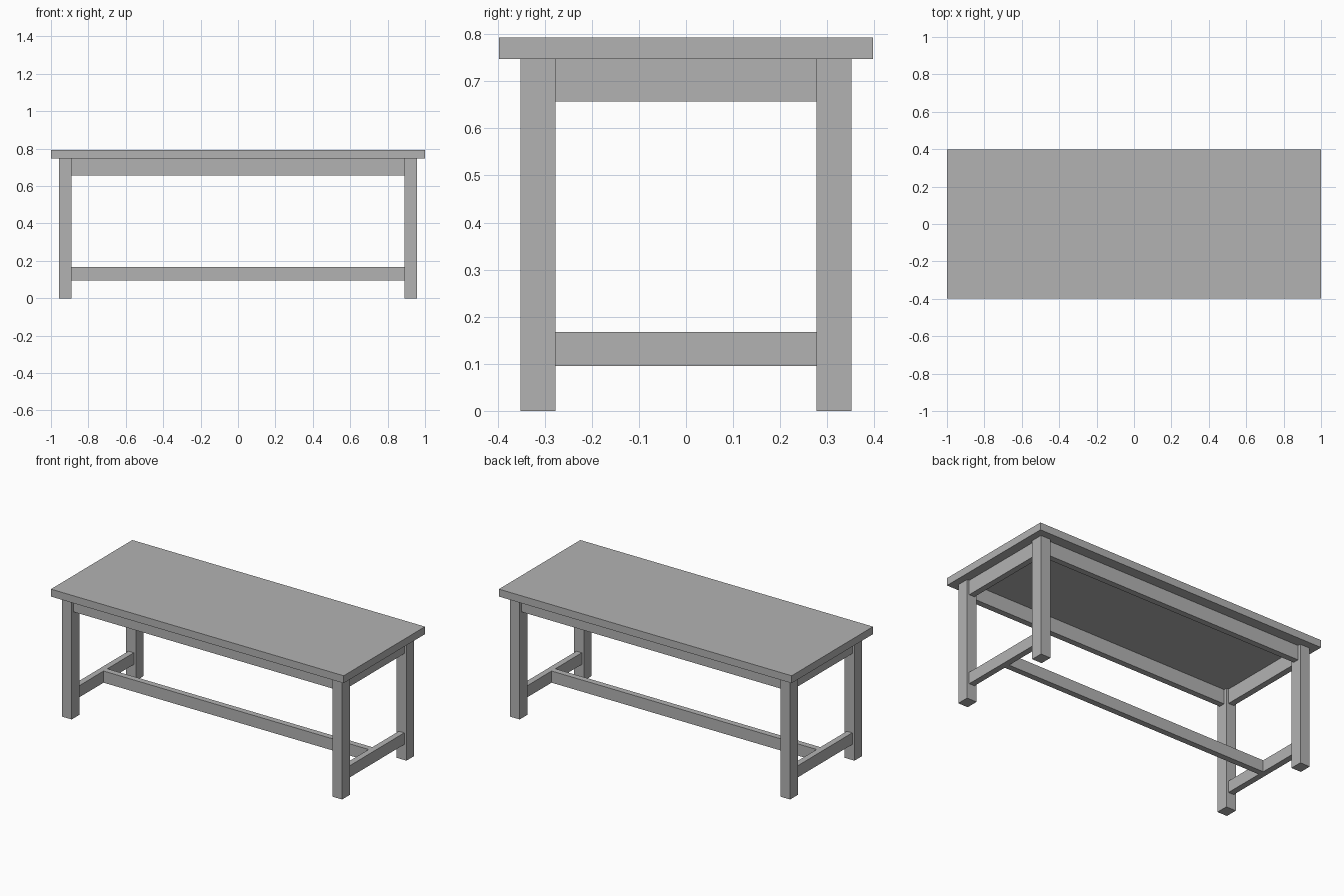
import bpy

cube = bpy.data.objects.get("Cube")
if cube:
    bpy.data.objects.remove(cube, do_unlink=True)

grey = bpy.data.materials.new("plain grey")
grey.use_nodes = True
COLOUR = (0.45, 0.45, 0.45, 1)
grey.diffuse_color = COLOUR
grey.node_tree.nodes["Principled BSDF"].inputs["Base Color"].default_value = COLOUR


def box(name, x, y, z):
    """Box spanning the given (low, high) ranges."""
    spans = (x, y, z)
    bpy.ops.mesh.primitive_cube_add(size=1, location=[(a + b) / 2 for a, b in spans])
    ob = bpy.context.object
    ob.name = name
    ob.scale = [b - a for a, b in spans]
    bpy.ops.object.transform_apply(location=False, rotation=False, scale=True)
    ob.data.materials.append(grey)
    return ob


def around(centre, width):
    return (centre - width / 2, centre + width / 2)


TOP_X, TOP_Y, TOP_Z = 1.0, 0.397, 0.793
UNDER = 0.747                   # underside of the top
LEG_X, LEG_Y = 0.924, 0.314     # leg centres
LEG_W, LEG_D = 0.067, 0.075
RAIL = 0.037                    # rail thickness
APRON_Z = (0.657, UNDER)
STRETCHER_Z = (0.096, 0.168)
inner_x = LEG_X - LEG_W / 2
inner_y = LEG_Y - LEG_D / 2

# Table top
box("table_top", (-TOP_X, TOP_X), (-TOP_Y, TOP_Y), (UNDER, TOP_Z))

# Legs
for sx, x_name in ((-1, "right"), (1, "left")):
    for sy, y_name in ((-1, "front"), (1, "back")):
        box(f"{y_name}_{x_name}_leg", around(sx * LEG_X, LEG_W),
            around(sy * LEG_Y, LEG_D), (0, UNDER))

# Long aprons, centred on the legs
for sy, name in ((-1, "front"), (1, "back")):
    box(f"{name}_apron", (-inner_x, inner_x), around(sy * LEG_Y, RAIL), APRON_Z)

# End aprons and end stretchers
for sx, name in ((-1, "right"), (1, "left")):
    across = around(sx * LEG_X, RAIL)
    box(f"{name}_apron", across, (-inner_y, inner_y), APRON_Z)
    box(f"{name}_stretcher", across, (-inner_y, inner_y), STRETCHER_Z)

# Long stretcher joining the two end stretchers
reach = LEG_X - RAIL / 2
box("long_stretcher", (-reach, reach), around(0, RAIL), STRETCHER_Z)
